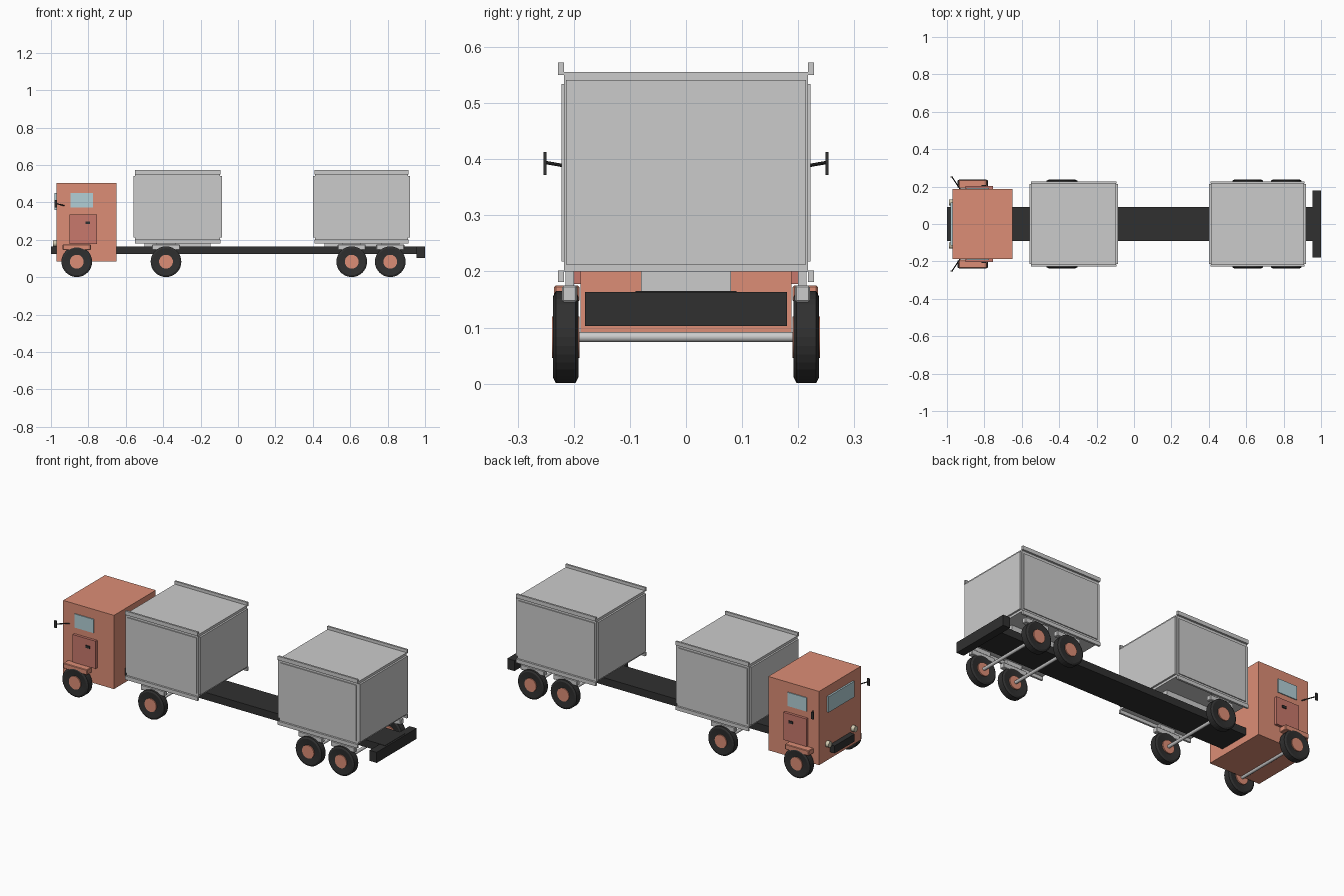
import bpy, math
from mathutils import Vector

if "Cube" in bpy.data.objects:
    bpy.data.objects.remove(bpy.data.objects["Cube"])


def material(name, rgb):
    m = bpy.data.materials.new(name)
    m.diffuse_color = (*rgb, 1)
    m.use_nodes = True
    m.node_tree.nodes["Principled BSDF"].inputs["Base Color"].default_value = m.diffuse_color
    return m


ORANGE = material("cab_paint", (0.72, 0.27, 0.18))
RED = material("door_paint", (0.58, 0.19, 0.15))
DARK = material("dark", (0.03, 0.03, 0.03))
GLASS = material("glass", (0.45, 0.63, 0.68))
LAMP = material("lamp", (0.65, 0.6, 0.45))


def paint(ob, mat):
    if mat:
        ob.data.materials.append(mat)
    return ob


def box(name, x, y, z, mat=None, bevel=0):
    """Box from (min, max) ranges on each axis."""
    bpy.ops.mesh.primitive_cube_add(size=1, location=[(a + b) / 2 for a, b in (x, y, z)])
    ob = bpy.context.object
    ob.name = name
    ob.scale = [b - a for a, b in (x, y, z)]
    bpy.ops.object.transform_apply(location=False, rotation=False, scale=True)
    if bevel:
        mod = ob.modifiers.new("bevel", "BEVEL")
        mod.width, mod.segments = bevel, 1
    return paint(ob, mat)


def side_boxes(name, x, y, z, mat=None, bevel=0):
    """The same box on both sides of the truck."""
    for label, s in (("left", 1), ("right", -1)):
        box(f"{name}_{label}", x, sorted((s * y[0], s * y[1])), z, mat, bevel)


def rod(name, a, b, r, mat=None, sides=32):
    a, b = Vector(a), Vector(b)
    bpy.ops.mesh.primitive_cylinder_add(vertices=sides, radius=r, depth=(b - a).length,
                                        location=(a + b) / 2)
    ob = bpy.context.object
    ob.name = name
    ob.rotation_euler = (b - a).to_track_quat("Z", "Y").to_euler()
    bpy.ops.object.shade_smooth_by_angle(angle=math.radians(30))
    return paint(ob, mat)


def tyre(name, x, s):
    """Lathed ring around the y axis."""
    profile = [(0.036, 0.197), (0.072, 0.192), (0.082, 0.197),
               (0.082, 0.232), (0.072, 0.237), (0.036, 0.233)]
    n, k = 32, len(profile)
    verts, faces = [], []
    for i in range(n):
        a = 2 * math.pi * i / n
        verts += [(x + r * math.cos(a), s * y, 0.083 + r * math.sin(a)) for r, y in profile]
        for j in range(k):
            f = [i * k + j, i * k + (j + 1) % k,
                 (i + 1) % n * k + (j + 1) % k, (i + 1) % n * k + j]
            faces.append(f if s > 0 else f[::-1])
    mesh = bpy.data.meshes.new(name)
    mesh.from_pydata(verts, [], faces)
    ob = bpy.data.objects.new(name, mesh)
    bpy.context.collection.objects.link(ob)
    paint(ob, DARK)


# Chassis and rear bumper
box("chassis_beam", (-1, 0.99), (-0.09, 0.09), (0.123, 0.165), DARK)
box("rear_bumper", (0.955, 1), (-0.18, 0.18), (0.103, 0.163), DARK)

# Cab
box("cab_body", (-0.97, -0.65), (-0.188, 0.188), (0.085, 0.505), ORANGE)
box("windscreen", (-0.98, -0.965), (-0.115, 0.115), (0.36, 0.45), GLASS)
side_boxes("side_window", (-0.895, -0.775), (0.18, 0.193), (0.372, 0.45), GLASS)
side_boxes("door", (-0.9, -0.755), (0.18, 0.203), (0.178, 0.335), RED)
side_boxes("door_handle", (-0.816, -0.79), (0.2, 0.208), (0.284, 0.298), DARK)

# Mirrors and headlights
for label, s in (("left", 1), ("right", -1)):
    rod(f"mirror_arm_{label}", (-0.93, s * 0.186, 0.383), (-0.972, s * 0.25, 0.394),
        0.003, DARK, 8)
    rod(f"headlight_{label}", (-0.965, s * 0.115, 0.18), (-0.99, s * 0.115, 0.18),
        0.017, LAMP, 20)
side_boxes("mirror", (-0.981, -0.967), (0.249, 0.254), (0.372, 0.413), DARK)

# Axles, wheels and mudguards
for i, x in enumerate((-0.862, -0.385, 0.608, 0.814)):
    rod(f"axle_{i}", (x, -0.2, 0.083), (x, 0.2, 0.083), 0.009, None, 16)
    side_boxes(f"mudguard_{i}", (x - 0.075, x + 0.075), (0.19, 0.235) if i == 0 else (0.194, 0.221),
               (0.145, 0.175), ORANGE if i == 0 else None, 0.003)
    for label, s in (("left", 1), ("right", -1)):
        tyre(f"tyre_{i}_{label}", x, s)
        rod(f"hub_{i}_{label}", (x, s * 0.19, 0.083), (x, s * 0.239, 0.083), 0.037, ORANGE)
    if i:
        side_boxes(f"mudguard_post_{i}", (x - 0.05, x + 0.05), (0.2, 0.215), (0.17, 0.205))

# Containers with raised panels and edge rails
for name, x0, x1 in (("front_container", -0.56, -0.086), ("rear_container", 0.402, 0.92)):
    box(f"{name}_body", (x0 + 0.01, x1 - 0.01), (-0.217, 0.217), (0.2, 0.555))
    box(f"{name}_end_panels", (x0, x1), (-0.214, 0.214), (0.2125, 0.541))
    side_boxes(f"{name}_side_panel", (x0 + 0.02, x1 - 0.02), (0.21, 0.222), (0.218, 0.534))
    side_boxes(f"{name}_top_rail", (x0 + 0.008, x1 - 0.008), (0.217, 0.228), (0.55, 0.572))
    side_boxes(f"{name}_bottom_rail", (x0 + 0.008, x1 - 0.008), (0.217, 0.228), (0.181, 0.202))
    # Cradle between the container floor and the chassis
    box(f"{name}_cradle", (x0 + 0.06, x1 - 0.06), (-0.08, 0.08), (0.16, 0.205))
